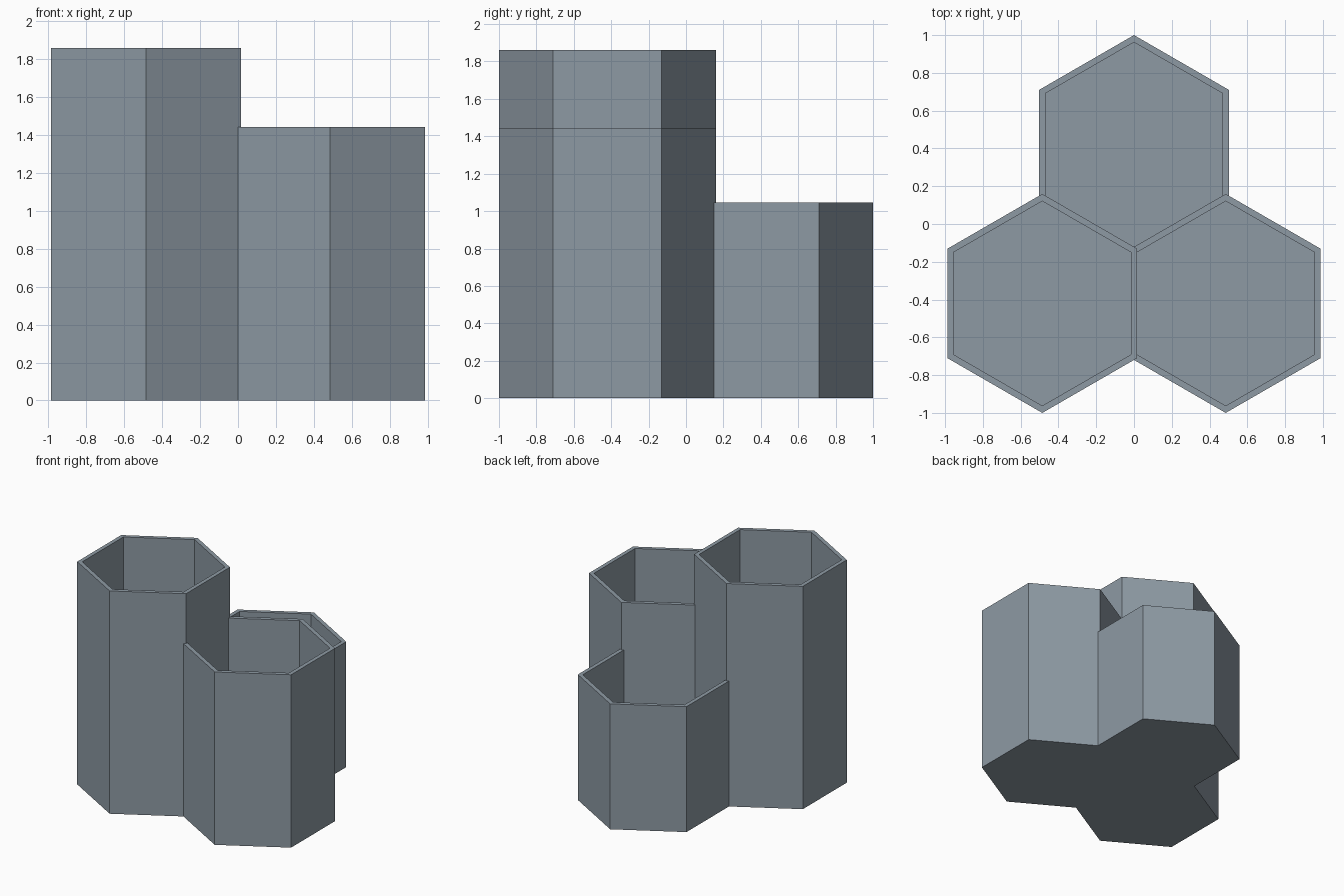
import bpy
import bmesh
import math

if "Cube" in bpy.data.objects:
    bpy.data.objects.remove(bpy.data.objects["Cube"])

APOTHEM = 0.502                  # centre to flat side
WALL = 0.033                     # wall and floor thickness
STEP = 2 * APOTHEM - WALL        # neighbouring cups share one wall
RADIUS = APOTHEM / math.cos(math.pi / 6)
ROW = STEP * math.cos(math.pi / 6) / 2

slate = bpy.data.materials.new("slate_grey")
slate.diffuse_color = (0.27, 0.323, 0.371, 1)
slate.use_nodes = True
slate.node_tree.nodes["Principled BSDF"].inputs["Base Color"].default_value = slate.diffuse_color


def hex_ring(bm, x, y, z, radius):
    """Pointy-ended hexagon of vertices, counter-clockwise."""
    return [bm.verts.new((x + radius * math.cos(a), y + radius * math.sin(a), z))
            for a in (math.radians(30 + 60 * i) for i in range(6))]


def hex_cup(name, x, y, height):
    bm = bmesh.new()
    inner = (APOTHEM - WALL) / math.cos(math.pi / 6)
    # outside base, outside rim, inside rim, inside floor
    rings = [hex_ring(bm, x, y, 0, RADIUS),
             hex_ring(bm, x, y, height, RADIUS),
             hex_ring(bm, x, y, height, inner),
             hex_ring(bm, x, y, WALL, inner)]
    for low, high in zip(rings, rings[1:]):
        for i in range(6):
            j = (i + 1) % 6
            bm.faces.new((low[i], low[j], high[j], high[i]))
    bm.faces.new(reversed(rings[0]))
    bm.faces.new(rings[-1])
    mesh = bpy.data.meshes.new(name)
    bm.to_mesh(mesh)
    bm.free()
    mesh.materials.append(slate)
    bpy.context.collection.objects.link(bpy.data.objects.new(name, mesh))


# Three honeycomb cups of stepped height
hex_cup("tall_cup", -STEP / 2, -ROW, 1.86)
hex_cup("medium_cup", STEP / 2, -ROW, 1.443)
hex_cup("short_cup", 0, ROW, 1.047)
